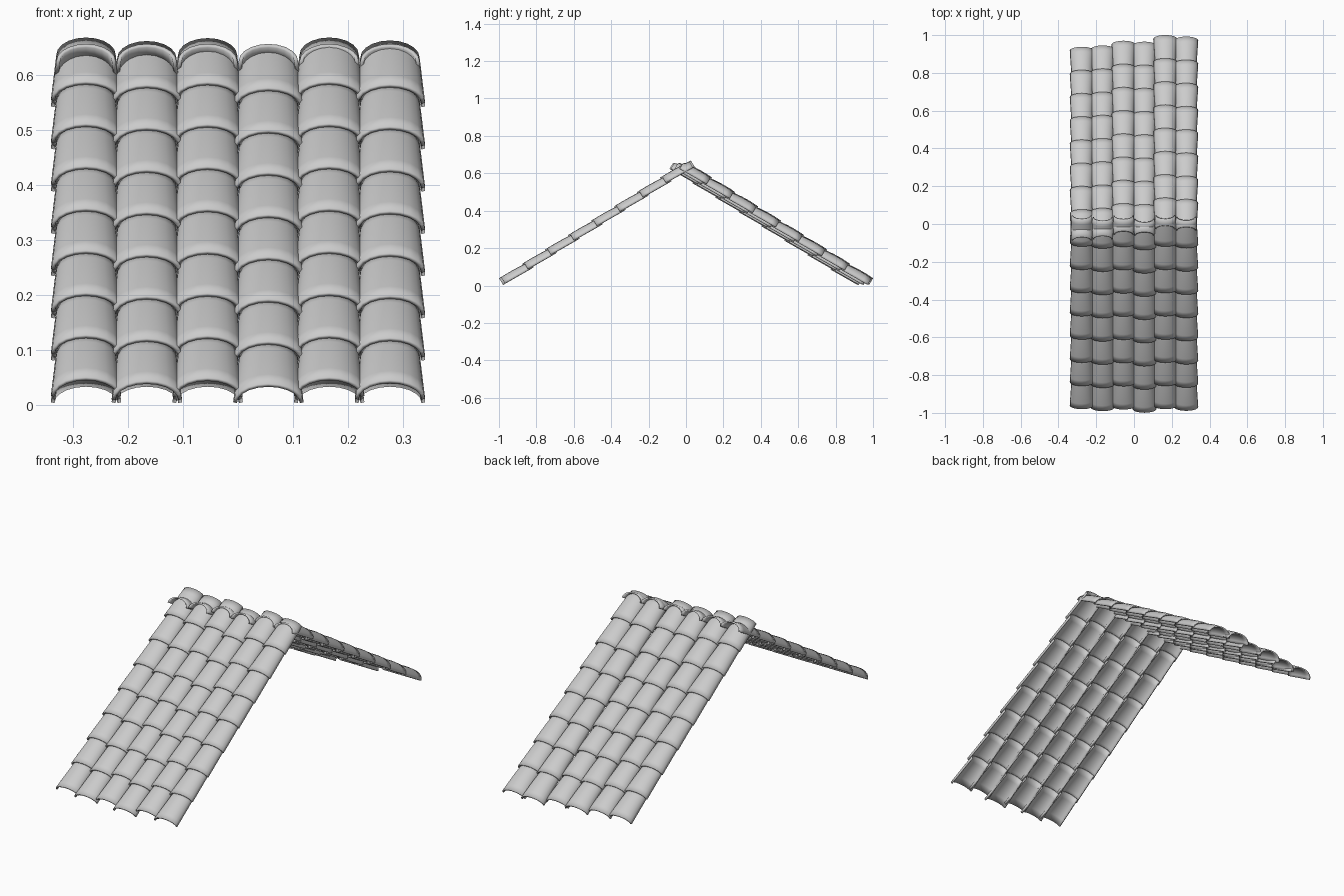
import bpy, math

if "Cube" in bpy.data.objects:
    bpy.data.objects.remove(bpy.data.objects["Cube"])

PITCH = math.radians(32)   # roof slope
STEP = 0.145               # tile spacing up the slope
LENGTH = 0.166             # single tile length
ROWS, COL_W = 8, 0.1105
SEGS, CUTS = 10, 5


def tile_mesh(name, bulge):
    """Tapered barrel tile shell: wide raised lip at y=0, narrow tucked end at y=LENGTH."""
    verts, faces = [], []
    for j in range(CUTS + 1):
        t = j / CUTS
        half = 0.064 - 0.010 * t
        height = 0.040 - 0.003 * t
        base = 0.006 * (1 - t) - 0.001 * t
        for i in range(SEGS + 1):
            a = math.pi * i / SEGS
            arch = math.sin(a)
            verts.append((-half * math.cos(a), LENGTH * t,
                          base + height * arch + bulge * 4 * t * (1 - t) * arch))
    n = SEGS + 1
    for j in range(CUTS):
        for i in range(SEGS):
            k = j * n + i
            faces.append((k, k + 1, k + n + 1, k + n))
    me = bpy.data.meshes.new(name)
    me.from_pydata(verts, [], faces)
    me.flip_normals()
    if me.polygons[SEGS // 2].normal.z < 0:
        me.flip_normals()
    me.update()
    return me


def tile_column(name, mesh, x, y, z, turn):
    ob = bpy.data.objects.new(name, mesh)
    bpy.context.collection.objects.link(ob)
    ob.location = (x, y, z)
    ob.rotation_euler = (PITCH, 0, turn)
    sol = ob.modifiers.new("thickness", 'SOLIDIFY')
    sol.thickness, sol.offset = 0.007, -1
    arr = ob.modifiers.new("rows", 'ARRAY')
    arr.count = ROWS
    arr.use_relative_offset = False
    arr.use_constant_offset = True
    arr.constant_offset_displace = (0, STEP, 0)
    bpy.ops.object.select_all(action='DESELECT')
    ob.select_set(True)
    bpy.context.view_layer.objects.active = ob
    return ob


front_tile = tile_mesh("front_tile", 0.002)
back_tile = tile_mesh("back_tile", 0.005)
for me in (front_tile, back_tile):
    me.shade_smooth()

# Uneven columns: front ones slide along the slope, back ones slide level
front_slide = [0.022, 0.010, 0.020, 0.0, 0.022, 0.012]
back_end = [0.938, 0.945, 0.970, 0.965, 1.0, 0.992]
for c in range(6):
    x = (c - 2.5) * COL_W
    s = front_slide[c]
    tile_column(f"front_tile_column_{c + 1}", front_tile, x,
                -0.975 + s * math.cos(PITCH), s * math.sin(PITCH), 0)
    tile_column(f"back_tile_column_{c + 1}", back_tile, x,
                back_end[c] - 0.024, 0, math.pi)
